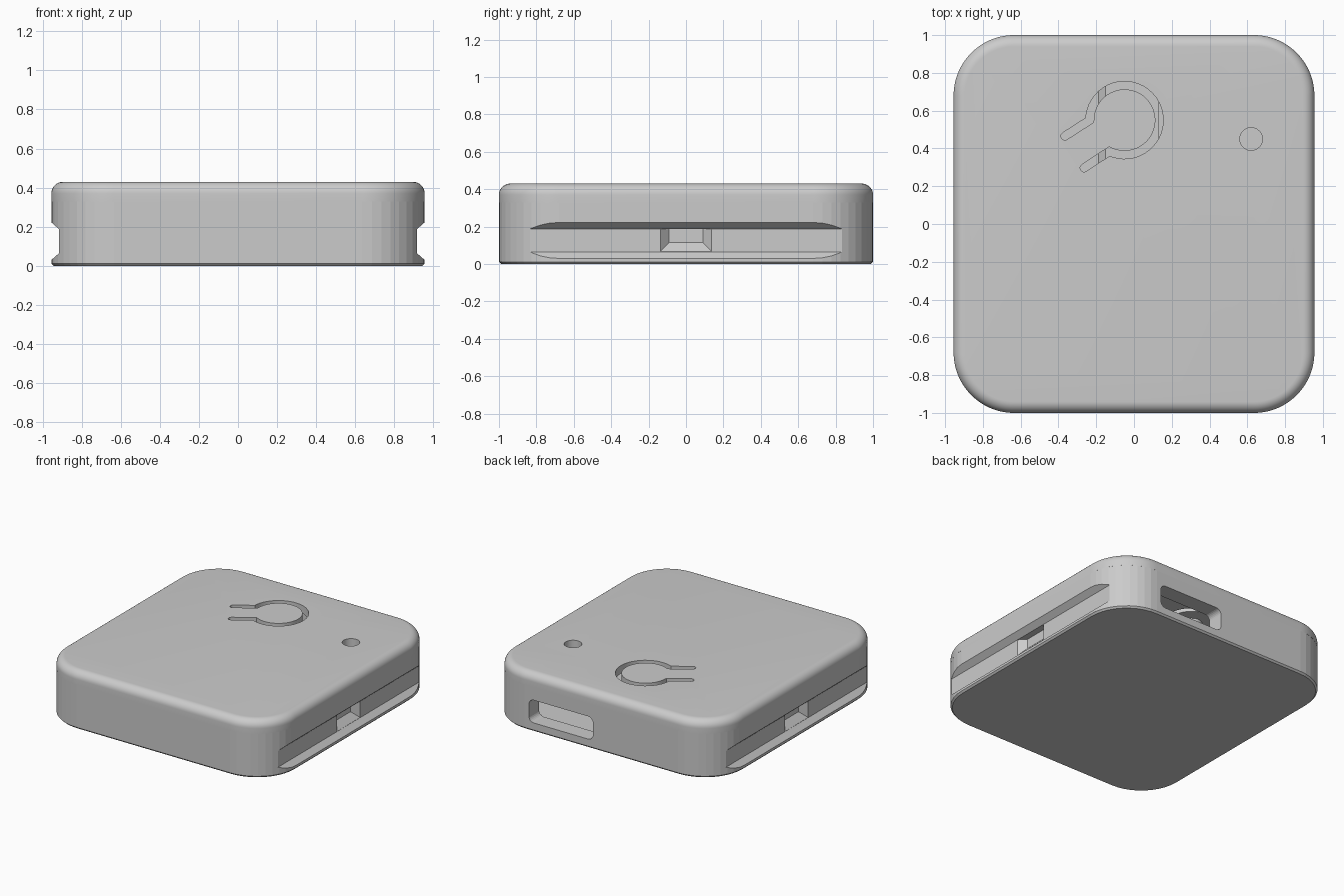
import bpy, bmesh
from math import sin, cos, pi, radians
from mathutils import Vector

if "Cube" in bpy.data.objects:
    bpy.data.objects.remove(bpy.data.objects["Cube"])

HX, HY, R = 0.955, 1.0, 0.32      # half sizes and corner radius
SEAM, TOP, WALL = 0.33, 0.43, 0.12


def rounded_rect(hx, hy, r, seg):
    pts = []
    for k, (sx, sy) in enumerate([(1, 1), (-1, 1), (-1, -1), (1, -1)]):
        for i in range(seg + 1):
            a = (k + i / seg) * pi / 2
            pts.append((sx * (hx - r) + r * cos(a), sy * (hy - r) + r * sin(a)))
    return pts


def finish(name, bm):
    bmesh.ops.recalc_face_normals(bm, faces=bm.faces)
    me = bpy.data.meshes.new(name)
    bm.to_mesh(me)
    bm.free()
    ob = bpy.data.objects.new(name, me)
    bpy.context.collection.objects.link(ob)
    return ob


def loft(name, rings):
    bm = bmesh.new()
    loops = [[bm.verts.new(p) for p in ring] for ring in rings]
    n = len(loops[0])
    for a, b in zip(loops, loops[1:]):
        for i in range(n):
            bm.faces.new((a[i], a[(i + 1) % n], b[(i + 1) % n], b[i]))
    bm.faces.new(loops[0][::-1])
    bm.faces.new(loops[-1])
    return finish(name, bm)


def slab(name, profile, seg):
    """Rounded rectangle stacked along a list of (inset, z)."""
    return loft(name, [[(x, y, z) for x, y in rounded_rect(HX - d, HY - d, R - d, seg)]
                       for d, z in profile])


def prism(name, pts, z0, z1):
    return loft(name, [[(x, y, z) for x, y in pts] for z in (z0, z1)])


def circle(cx, cy, r, n=32):
    return [(cx + r * cos(2 * pi * i / n), cy + r * sin(2 * pi * i / n)) for i in range(n)]


def stroke(path, w):
    """Outline of a path of half width w with round ends."""
    p = [Vector(q) for q in path]
    d = [(b - a).normalized() for a, b in zip(p, p[1:])]
    left, right = [], []
    for i in range(1, len(p) - 1):
        n0, n1 = Vector((-d[i - 1].y, d[i - 1].x)), Vector((-d[i].y, d[i].x))
        m = (n0 + n1).normalized()
        off = m * (w / m.dot(n0))
        left.append(p[i] + off)
        right.append(p[i] - off)

    def cap(c, t):
        n = Vector((-t.y, t.x))
        return [c - n * w * cos(pi * i / 8) + t * w * sin(pi * i / 8) for i in range(9)]
    pts = right + cap(p[-1], d[-1]) + left[::-1] + cap(p[0], -d[0])
    return [(q.x, q.y) for q in pts]


def cut(ob, cutter):
    cutter.hide_render = True
    mod = ob.modifiers.new("cut", 'BOOLEAN')
    mod.operation, mod.solver, mod.object = 'DIFFERENCE', 'EXACT', cutter
    bpy.context.view_layer.objects.active = ob
    bpy.ops.object.modifier_apply(modifier=mod.name)
    bpy.data.objects.remove(cutter)


# base tray with a small bottom chamfer and hollow inside
base = slab("base_tray", [(0.012, 0), (0, 0.012), (0, SEAM)], 10)
cut(base, slab("cavity", [(WALL, 0.06), (WALL, 0.5)], 10))

# grip grooves and latch pockets on both sides
for s in (1, -1):
    prof = [(1.0, -0.01), (0.915, 0.065), (0.915, 0.187), (1.0, 0.262)]
    prof = [(1.0, 0.03), (0.955, 0.03), (0.915, 0.065), (0.915, 0.187), (0.955, 0.222), (1.0, 0.222)]
    cut(base, loft("groove", [[(s * x, y, z) for x, z in prof] for y in (-1.1, 1.1)]))
    cut(base, loft("pocket", [[(s * x, -w, z), (s * x, w, z), (s * x, w, 0.187), (s * x, -w, 0.187)]
                              for x, w, z in ((0.925, 0.147, 0.056), (0.868, 0.09, 0.115))]))

# connector opening in the back wall
port = [(0.335 + x, 0.15 + z) for x, z in rounded_rect(0.265, 0.085, 0.04, 6)]
cut(base, loft("port", [[(x, y, z) for x, z in port] for y in (0.8, 1.1)]))

# lid with filleted top edge and shallow recess below
fillet = [(0.06 * (1 - cos(radians(a))), 0.37 + 0.06 * sin(radians(a))) for a in range(0, 91, 10)]
lid = slab("lid", [(0, SEAM)] + fillet, 24)
cut(lid, slab("recess", [(WALL, 0.3), (WALL, 0.37)], 10))

# flexible button slot and indicator hole
arc = [(-0.05 + 0.184 * cos(radians(a)), 0.55 + 0.184 * sin(radians(a))) for a in range(180, -117, -8)]
slot = stroke([(-0.366, 0.465)] + arc + [(-0.264, 0.297)], 0.021)
cut(lid, prism("slot", slot, 0.3, 0.5))
cut(lid, prism("hole", circle(0.62, 0.45, 0.06), 0.3, 0.5))

# inner parts: button plunger and board support
prism("button_plunger", circle(-0.05, 0.55, 0.07, 24), 0.27, 0.371)
rail = [(-0.19, 0.059), (0.13, 0.059), (0.13, 0.1), (-0.15, 0.1)]
loft("board_support", [[(x, y, z) for x, z in rail] for y in (-0.8, 0.85)])

# smooth the lid fillet, keep the tray faceted
bpy.ops.object.select_all(action='DESELECT')
lid.select_set(True)
bpy.context.view_layer.objects.active = lid
bpy.ops.object.shade_smooth_by_angle(angle=radians(30))
